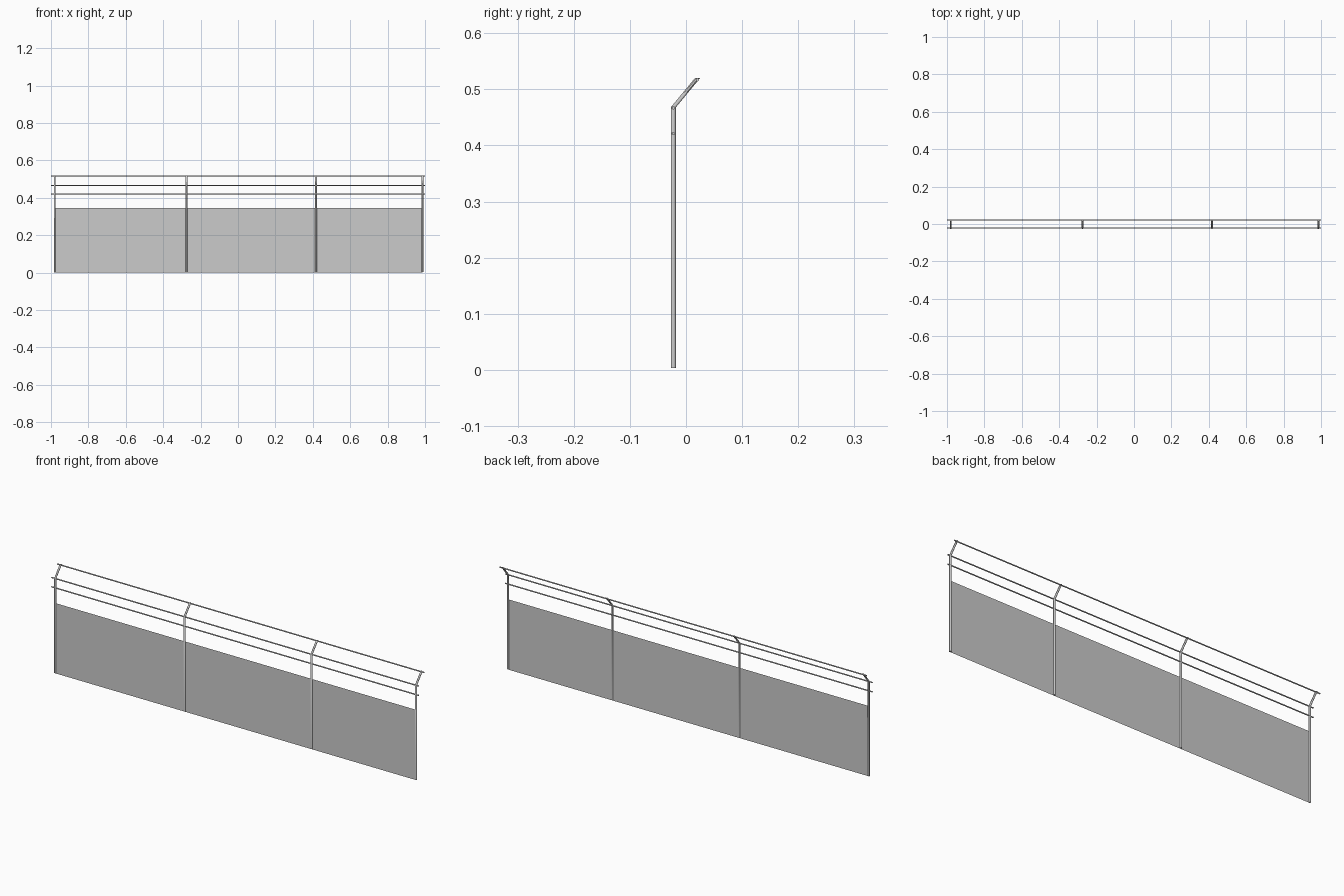
import bpy, bmesh, math

if "Cube" in bpy.data.objects:
    bpy.data.objects.remove(bpy.data.objects["Cube"])

BACK = -0.0225   # y of the upright plane
TIP = 0.0205     # y of the overhanging arm tip


def finish(name, bm):
    bmesh.ops.recalc_face_normals(bm, faces=bm.faces)
    me = bpy.data.meshes.new(name)
    bm.to_mesh(me)
    bm.free()
    ob = bpy.data.objects.new(name, me)
    bpy.context.collection.objects.link(ob)
    bpy.context.view_layer.objects.active = ob
    ob.select_set(True)
    bpy.ops.object.shade_smooth_by_angle(angle=math.radians(50))
    ob.select_set(False)
    return ob


def tube(name, centres, radius, sides, axis):
    """Sweep a round section, kept square to x or z, through the centres."""
    bm = bmesh.new()
    rings = []
    for x, y, z in centres:
        ring = []
        for i in range(sides):
            a = 2 * math.pi * (i + 0.5) / sides
            u, v = radius * math.cos(a), radius * math.sin(a)
            ring.append(bm.verts.new((x + u, y + v, z) if axis == 'z' else (x, y + u, z + v)))
        rings.append(ring)
    for r0, r1 in zip(rings, rings[1:]):
        for i in range(sides):
            j = (i + 1) % sides
            bm.faces.new((r0[i], r0[j], r1[j], r1[i]))
    bm.faces.new(rings[0])
    bm.faces.new(rings[-1])
    return finish(name, bm)


# posts with angled arms at the top
for n, x in enumerate((-0.98, -0.275, 0.417, 0.986)):
    tube(f"post_{n + 1}", [(x, BACK, 0.003), (x, BACK, 0.468), (x, TIP, 0.52)], 0.005, 8, 'z')

# horizontal wires
for n, (y, z) in enumerate(((BACK, 0.421), (BACK, 0.467), (TIP, 0.517))):
    tube(f"wire_{n + 1}", [(-1, y, z), (1, y, z)], 0.003, 8, 'x')

# mesh panel: a single thin sheet through the posts
bm = bmesh.new()
bm.faces.new([bm.verts.new((x, BACK, z)) for x, z in
              ((-0.983, 0), (0.986, 0), (0.986, 0.346), (-0.983, 0.346))])
finish("fence_panel", bm)
